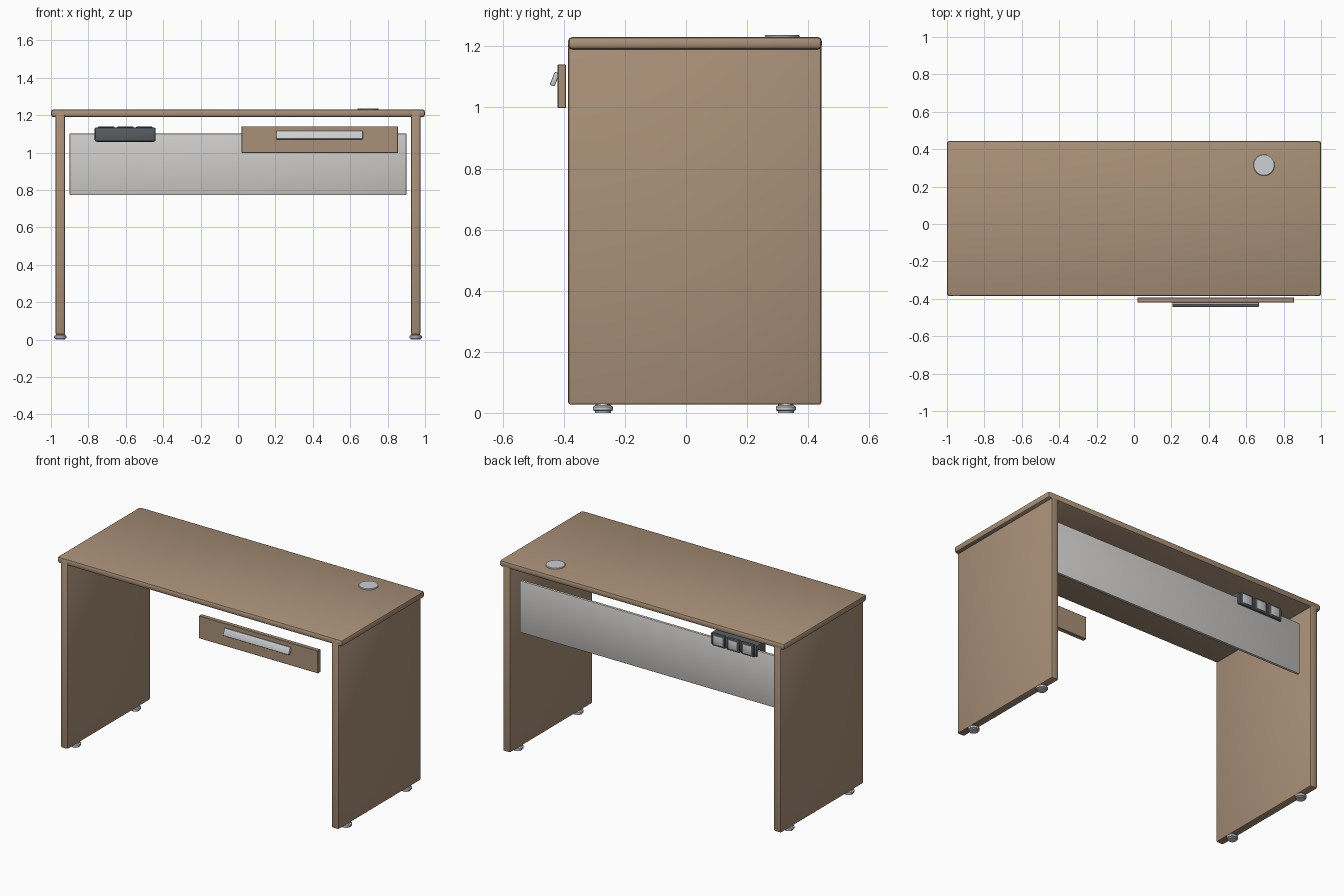
import bpy, bmesh, math

if "Cube" in bpy.data.objects:
    bpy.data.objects.remove(bpy.data.objects["Cube"])

def material(name, rgb):
    m = bpy.data.materials.new(name)
    m.diffuse_color = (*rgb, 1)
    m.use_nodes = True
    m.node_tree.nodes["Principled BSDF"].inputs["Base Color"].default_value = m.diffuse_color
    return m

WOOD = material("wood", (0.40, 0.28, 0.19))
PANEL = material("panel_grey", (0.62, 0.61, 0.59))
METAL = material("satin_metal", (0.62, 0.63, 0.66))
DARK = material("dark_plastic", (0.10, 0.11, 0.12))
SOCKET = material("socket_grey", (0.55, 0.55, 0.53))

def finish(bm, name, mat):
    me = bpy.data.meshes.new(name)
    bmesh.ops.recalc_face_normals(bm, faces=bm.faces)
    bm.to_mesh(me)
    bm.free()
    ob = bpy.data.objects.new(name, me)
    me.materials.append(mat)
    bpy.context.collection.objects.link(ob)
    return ob

def smooth(ob, angle=30):
    bpy.ops.object.select_all(action='DESELECT')
    ob.select_set(True)
    bpy.context.view_layer.objects.active = ob
    bpy.ops.object.shade_smooth_by_angle(angle=math.radians(angle))

def box(name, x, y, z, mat, bevel=0.0, segments=2, tilt=0.0):
    """Bevelled box from (min, max) ranges, tilted about x at its centre."""
    bm = bmesh.new()
    bmesh.ops.create_cube(bm, size=1)
    bmesh.ops.scale(bm, vec=(x[1] - x[0], y[1] - y[0], z[1] - z[0]), verts=bm.verts)
    if bevel:
        bmesh.ops.bevel(bm, geom=bm.edges[:], offset=bevel, segments=segments,
                        profile=0.5, affect='EDGES')
    ob = finish(bm, name, mat)
    ob.location = (sum(x) / 2, sum(y) / 2, sum(z) / 2)
    ob.rotation_euler.x = tilt
    smooth(ob)
    return ob

def lathe(name, profile, loc, mat, steps=32):
    """Revolve an (r, z) profile that starts and ends on the axis."""
    bm = bmesh.new()
    vs = [bm.verts.new((r, 0, z)) for r, z in profile]
    es = [bm.edges.new(p) for p in zip(vs, vs[1:])]
    bmesh.ops.spin(bm, geom=vs + es, axis=(0, 0, 1), cent=(0, 0, 0),
                   angle=2 * math.pi, steps=steps)
    bmesh.ops.remove_doubles(bm, verts=bm.verts, dist=1e-5)
    ob = finish(bm, name, mat)
    ob.location = loc
    smooth(ob)
    return ob

# Desk top
box("table_top", (-1, 1), (-0.386, 0.445), (1.19, 1.231), WOOD, 0.014)

# Side panels running up into the top, each on two levelling feet
FOOT = [(0, 0), (0.026, 0), (0.026, 0.006), (0.033, 0.009), (0.033, 0.020),
        (0.026, 0.024), (0.023, 0.032), (0, 0.032)]
for side, s in (("left", -1), ("right", 1)):
    box(f"{side}_side_panel", sorted((s * 0.925, s * 0.975)), (-0.386, 0.443),
        (0.027, 1.226), WOOD, 0.008)
    for end, y in (("front", -0.272), ("back", 0.327)):
        lathe(f"{side}_{end}_foot", FOOT, (s * 0.95, y, 0), METAL)

# Modesty panel near the back
box("modesty_panel", (-0.9, 0.9), (0.36, 0.378), (0.773, 1.102), PANEL, 0.004)

# Floating drawer front with tilted pull
box("drawer_front", (0.02, 0.855), (-0.42, -0.393), (0.998, 1.141), WOOD, 0.002, 1)
box("drawer_handle", (0.205, 0.667), (-0.4385, -0.4215), (1.07, 1.116), METAL,
    0.004, 2, math.radians(-22))

# Cable grommet
lathe("cable_grommet", [(0, 0), (0.057, 0), (0.057, 0.007), (0.054, 0.010), (0, 0.010)],
      (0.695, 0.315, 1.227), METAL, 48)

# Power strip straddling the modesty panel, sockets facing back
box("power_strip", (-0.766, -0.44), (0.29, 0.385), (1.058, 1.135), DARK, 0.01)
for i, x in enumerate((-0.705, -0.603, -0.501)):
    box(f"socket_frame_{i + 1}", (x - 0.044, x + 0.044), (0.375, 0.392),
        (1.060, 1.139), DARK, 0.004)
    box(f"socket_{i + 1}", (x - 0.031, x + 0.031), (0.385, 0.395),
        (1.071, 1.127), SOCKET, 0.002)
